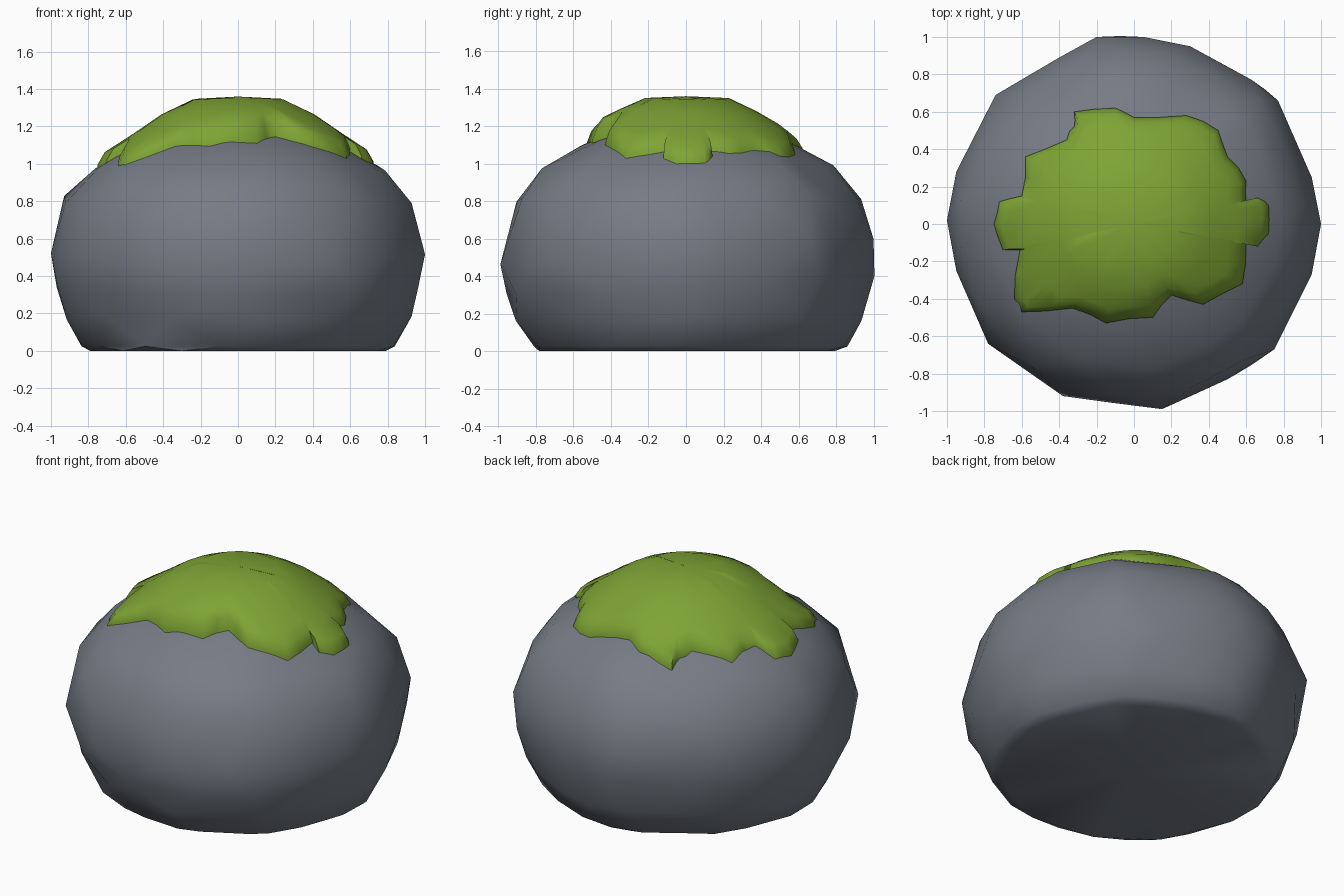
import bpy
import bmesh
import math
import random
from mathutils import Vector
from mathutils.bvhtree import BVHTree

random.seed(4)
cube = bpy.data.objects.get("Cube")
if cube:
    bpy.data.objects.remove(cube, do_unlink=True)


def make_material(name, color):
    mat = bpy.data.materials.new(name)
    mat.use_nodes = True
    mat.diffuse_color = color
    mat.node_tree.nodes["Principled BSDF"].inputs["Base Color"].default_value = color
    return mat


def make_object(name, bm, mat, angle):
    bmesh.ops.recalc_face_normals(bm, faces=bm.faces)
    mesh = bpy.data.meshes.new(name)
    bm.to_mesh(mesh)
    obj = bpy.data.objects.new(name, mesh)
    bpy.context.collection.objects.link(obj)
    mesh.materials.append(mat)
    bpy.ops.object.select_all(action="DESELECT")
    obj.select_set(True)
    bpy.context.view_layer.objects.active = obj
    bpy.ops.object.shade_smooth_by_angle(angle=math.radians(angle))


def fan(bm, ring, tip):
    for i, v in enumerate(ring):
        bm.faces.new((v, ring[(i + 1) % len(ring)], tip))


def stitch(bm, low, high, low_shifted):
    # triangles between two rings staggered by half a step
    n = len(low)
    for i in range(n):
        j = (i + 1) % n
        if low_shifted:
            bm.faces.new((low[i], high[j], high[i]))
            bm.faces.new((low[i], low[j], high[j]))
        else:
            bm.faces.new((low[i], low[j], high[i]))
            bm.faces.new((low[j], high[j], high[i]))


def interpolate(table, x):
    for (x0, y0), (x1, y1) in zip(table, table[1:]):
        if x <= x1:
            return y0 + (y1 - y0) * (x - x0) / (x1 - x0)
    return table[-1][1]


stone = make_material("grey stone", (0.18, 0.2, 0.235, 1))
green = make_material("green moss", (0.21, 0.37, 0.035, 1))

# Boulder: faceted rings following an irregular plan outline
plan = [(1, 0), (.95, .25), (.77, .66), (.63, .77), (.3, .95), (.05, 1),
        (-.2, 1), (-.4, .89), (-.74, .69), (-.95, .28), (-1, .02),
        (-.95, -.25), (-.78, -.64), (-.38, -.92), (.15, -.99), (.5, -.83),
        (.75, -.67), (.95, -.27)]
plan = [Vector(p) for p in plan]
# height, scale, radial jitter, shift in y, tilt towards the back
profile = [(0, .79, 0, 0, 0), (.025, .84, .008, 0, 0), (.18, .918, .012, .01, 0),
           (.35, .978, .01, 0, .04), (.53, 1, 0, 0, .07),
           (.81, .925, .012, -.015, 0), (.98, .775, .015, 0, 0),
           (1.1, .56, .015, 0, 0), (1.2, .3, .01, 0, 0)]

bm = bmesh.new()
rings = []
for k, (z, scale, jitter, shift, tilt) in enumerate(profile):
    staggered = k % 2 == 1
    ring = []
    for i, p in enumerate(plan):
        q = p.lerp(plan[(i + 1) % len(plan)], .5) * 1.018 if staggered else p
        q = q * (scale + random.uniform(-jitter, jitter))
        dz = tilt * q.y + (random.uniform(-.02, .02) if .1 < z < 1 else 0)
        ring.append(bm.verts.new((q.x, q.y + shift, z + dz)))
    if rings:
        stitch(bm, rings[-1], ring, not staggered)
    rings.append(ring)
fan(bm, rings[0], bm.verts.new((0, 0, 0)))
fan(bm, rings[-1], bm.verts.new((0, 0, 1.24)))
bmesh.ops.recalc_face_normals(bm, faces=bm.faces)
surface = BVHTree.FromBMesh(bm)
make_object("boulder", bm, stone, 45)
bm.free()


def ground(x, y):
    return surface.ray_cast(Vector((x, y, 3)), Vector((0, 0, -1)))[0].z


# Moss cap: ragged patch draped over the top of the boulder
edge = [(-.32, .6), (-.1, .62), (0, .57), (.28, .58), (.45, .5), (.5, .36),
        (.6, .23), (.6, .12), (.66, .14), (.72, .1), (.72, -.05), (.66, -.12),
        (.6, -.1), (.58, -.32), (.37, -.43), (.2, -.38), (.1, -.5),
        (-.15, -.53), (-.33, -.45), (-.6, -.47), (-.64, -.4), (-.61, -.14),
        (-.7, -.14), (-.75, 0), (-.72, .12), (-.6, .15), (-.58, .36),
        (-.36, .45), (-.32, .52)]
edge = [Vector(p) for p in edge]
outline = []
for i, p in enumerate(edge):
    mid = p.lerp(edge[(i + 1) % len(edge)], .5)
    outline += [p, mid * random.uniform(.98, 1.02)]

dome = [(0, 1.36), (.23, 1.35), (.45, 1.245), (.6, 1.13), (.75, 1.04)]
bm = bmesh.new()
rings = []
# buried skirt, lip, then rings rising to the crown
for factor, kind in [(1, "skirt"), (1, "lip"), (.95, "top"),
                     (.86, "top"), (.65, "top"), (.4, "top")]:
    ring = []
    for p in outline:
        r = p.length * factor
        if factor < .9:
            # inner rings stay under the side tabs and relax to a circle
            r = min(r, .66 * factor)
            r += (.57 * factor - r) * (1 - factor)
        q = p.normalized() * r
        rock = ground(q.x, q.y)
        if kind == "skirt":
            z = rock - .06
        elif kind == "lip":
            z = rock + .015
        else:
            z = max(interpolate(dome, r), rock + .045)
            z = min(z, rock + .07) if factor > .9 else z
        ring.append(bm.verts.new((q.x, q.y, z)))
    if rings:
        for i in range(len(ring)):
            j = (i + 1) % len(ring)
            bm.faces.new((rings[-1][i], rings[-1][j], ring[j], ring[i]))
    rings.append(ring)
fan(bm, rings[-1], bm.verts.new((0, 0, 1.36)))
make_object("moss_cap", bm, green, 60)
bm.free()
